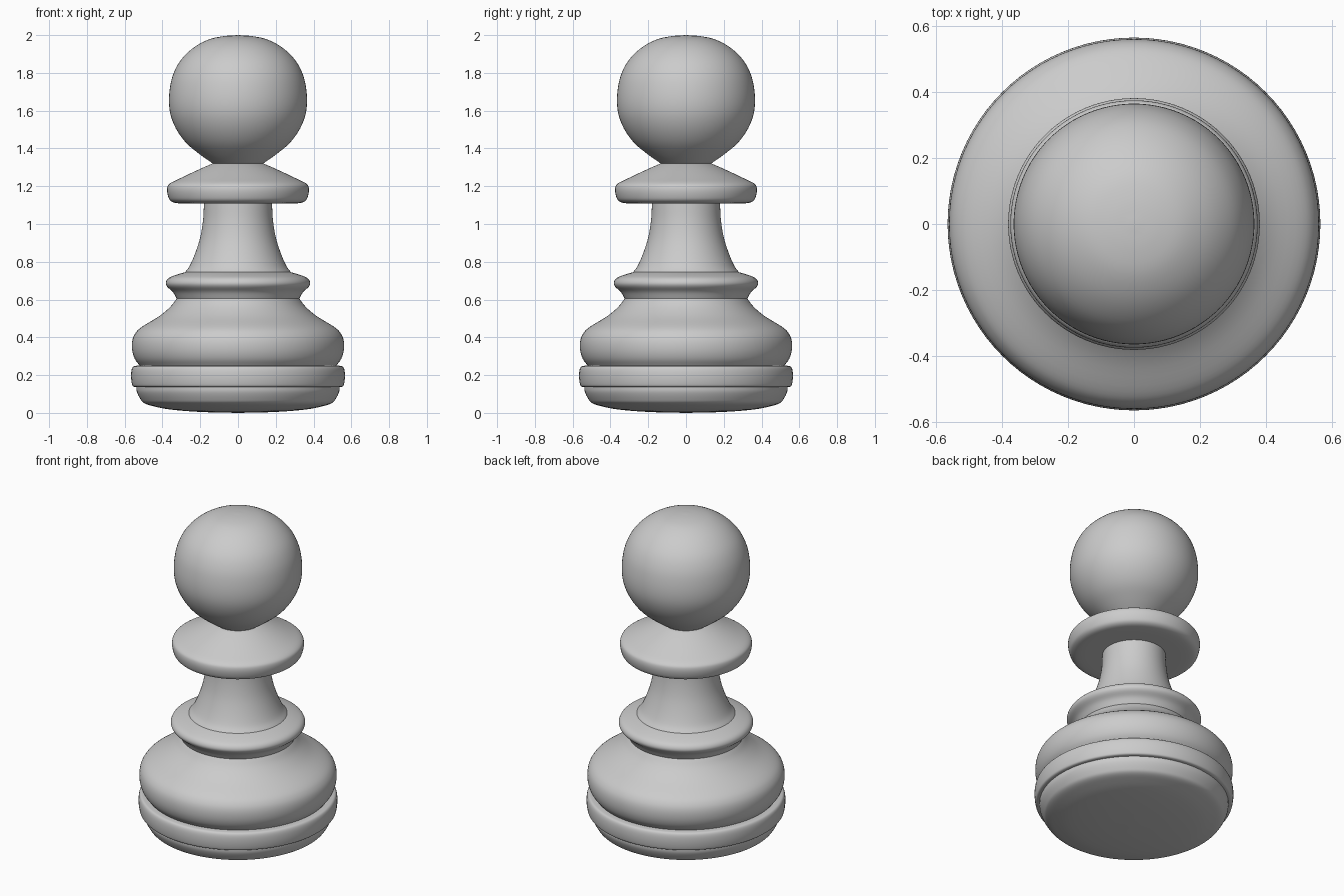
import bpy
import bmesh
import math
from mathutils import Vector

SEGMENTS = 96
STEPS = 4

cube = bpy.data.objects.get("Cube")
if cube:
    bpy.data.objects.remove(cube, do_unlink=True)

gray = bpy.data.materials.new("plain gray")
gray.use_nodes = True
gray.diffuse_color = (0.6, 0.6, 0.6, 1)
gray.node_tree.nodes["Principled BSDF"].inputs["Base Color"].default_value = gray.diffuse_color


def smooth_curve(points):
    """Catmull-Rom curve through (radius, height) points."""
    pts = [Vector(p) for p in points]
    pts = [2 * pts[0] - pts[1]] + pts + [2 * pts[-1] - pts[-2]]
    curve = []
    for a, b, c, d in zip(pts, pts[1:], pts[2:], pts[3:]):
        for i in range(STEPS):
            t = i / STEPS
            curve.append(0.5 * (2 * b + (c - a) * t + (2 * a - 5 * b + 4 * c - d) * t ** 2
                                + (3 * b - a - 3 * c + d) * t ** 3))
    return curve + [pts[-2]]


def turned_part(name, points):
    """Lathe a profile round the z axis and close its ends."""
    curve = smooth_curve(points)
    curve = [Vector((0, curve[0].y))] + curve + [Vector((0, curve[-1].y))]
    bm = bmesh.new()
    verts = [bm.verts.new((max(p.x, 0), 0, p.y)) for p in curve]
    edges = [bm.edges.new(pair) for pair in zip(verts, verts[1:])]
    bmesh.ops.spin(bm, geom=verts + edges, cent=(0, 0, 0), axis=(0, 0, 1),
                   angle=math.tau, steps=SEGMENTS)
    bmesh.ops.remove_doubles(bm, verts=bm.verts, dist=0.0002)
    bmesh.ops.recalc_face_normals(bm, faces=bm.faces)
    mesh = bpy.data.meshes.new(name)
    bm.to_mesh(mesh)
    bm.free()
    mesh.materials.append(gray)
    obj = bpy.data.objects.new(name, mesh)
    bpy.context.collection.objects.link(obj)
    bpy.ops.object.select_all(action="DESELECT")
    obj.select_set(True)
    bpy.context.view_layer.objects.active = obj
    bpy.ops.object.shade_smooth_by_angle(angle=math.radians(35))


# Base: domed foot and the ring above it
turned_part("foot", [(0, 0), (0.2, 0.005), (0.36, 0.018), (0.45, 0.036), (0.498, 0.052),
                     (0.518, 0.075), (0.535, 0.11), (0.538, 0.138)])
turned_part("base_ring", [(0.535, 0.136), (0.555, 0.14), (0.562, 0.155), (0.566, 0.19),
                          (0.564, 0.225), (0.555, 0.245), (0.535, 0.25)])

# Bulging body that narrows to a waist
turned_part("body", [(0.52, 0.25), (0.546, 0.285), (0.56, 0.33), (0.56, 0.38), (0.545, 0.42),
                     (0.51, 0.455), (0.42, 0.51), (0.36, 0.56), (0.325, 0.605)])

# Lower collar, flared stem and upper disc
turned_part("lower_collar", [(0.325, 0.605), (0.345, 0.64), (0.375, 0.668), (0.382, 0.69),
                             (0.368, 0.713), (0.33, 0.73), (0.28, 0.745)])
turned_part("stem", [(0.28, 0.745), (0.255, 0.78), (0.225, 0.85), (0.2, 0.93),
                     (0.185, 1.02), (0.18, 1.115)])
turned_part("upper_disc", [(0.18, 1.108), (0.31, 1.109), (0.355, 1.121), (0.371, 1.15),
                           (0.375, 1.19), (0.36, 1.215), (0.3, 1.245), (0.2, 1.292),
                           (0.135, 1.32)])

# Slightly squared ball on top
turned_part("head", [(0.13, 1.318), (0.2, 1.367), (0.27, 1.425), (0.32, 1.49), (0.352, 1.56),
                     (0.365, 1.63), (0.362, 1.71), (0.344, 1.79), (0.305, 1.865),
                     (0.24, 1.93), (0.16, 1.975), (0.08, 1.994), (0, 2)])
